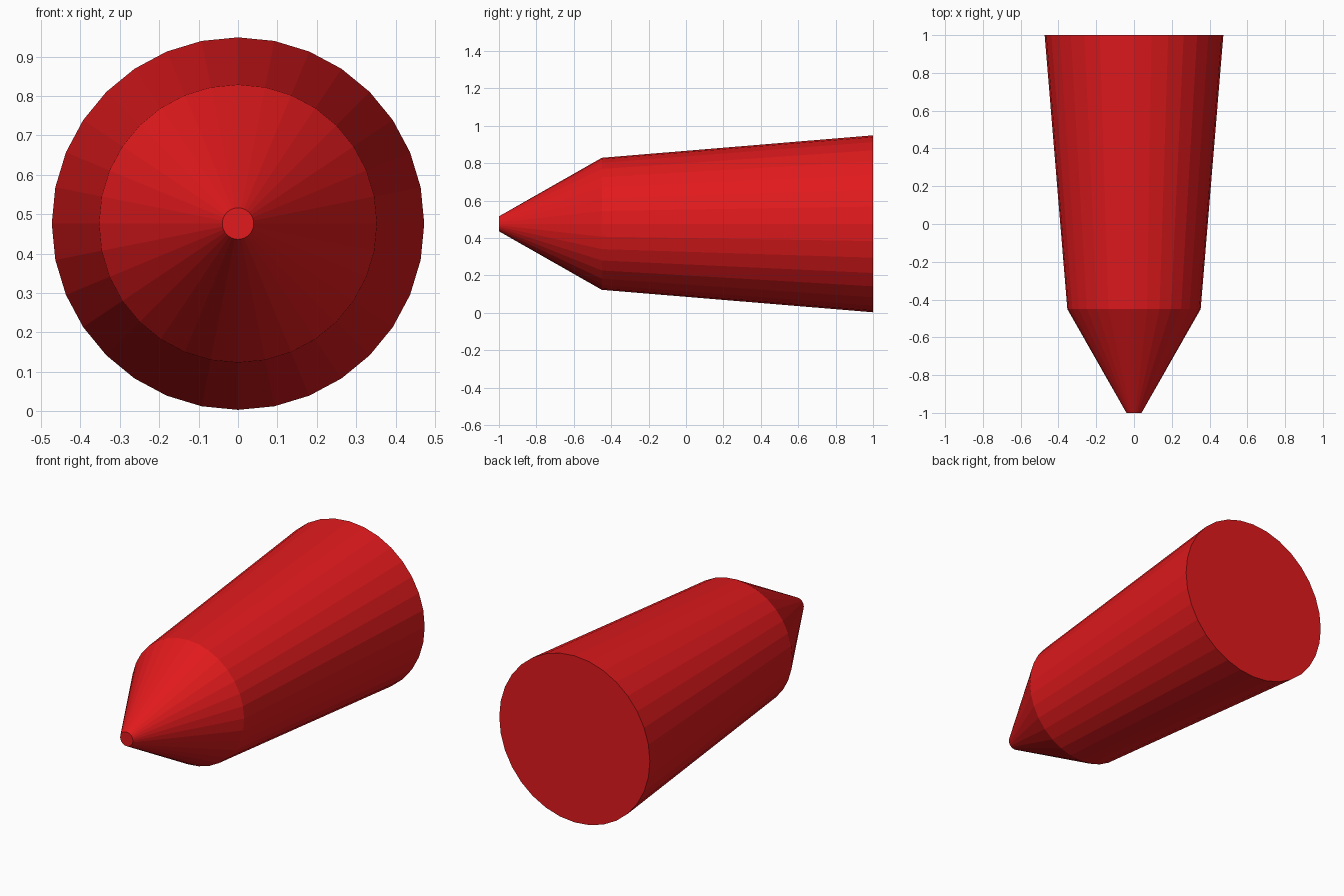
import bpy, bmesh, math

if "Cube" in bpy.data.objects:
    bpy.data.objects.remove(bpy.data.objects["Cube"])

SIDES = 32
CENTRE_Z = 0.476
# (y, radius) from pointed front to wide back
PROFILE = [(-1.0, 0.04), (-0.45, 0.353), (1.0, 0.473)]

red = bpy.data.materials.new("red")
red.diffuse_color = (0.75, 0.01, 0.012, 1)
red.use_nodes = True
red.node_tree.nodes["Principled BSDF"].inputs["Base Color"].default_value = red.diffuse_color

# Tapered body with conical nose, lathed round the y axis
bm = bmesh.new()
rings = []
for y, r in PROFILE:
    angles = [2 * math.pi * i / SIDES for i in range(SIDES)]
    rings.append([bm.verts.new((r * math.sin(a), y, CENTRE_Z + r * math.cos(a))) for a in angles])
for a, b in zip(rings, rings[1:]):
    for i in range(SIDES):
        j = (i + 1) % SIDES
        bm.faces.new((a[i], a[j], b[j], b[i]))

# Flat end caps
bm.faces.new(rings[0])
bm.faces.new(rings[-1])
bmesh.ops.recalc_face_normals(bm, faces=bm.faces)

mesh = bpy.data.meshes.new("tapered_body")
bm.to_mesh(mesh)
bm.free()
mesh.materials.append(red)
body = bpy.data.objects.new("tapered_body", mesh)
bpy.context.collection.objects.link(body)
